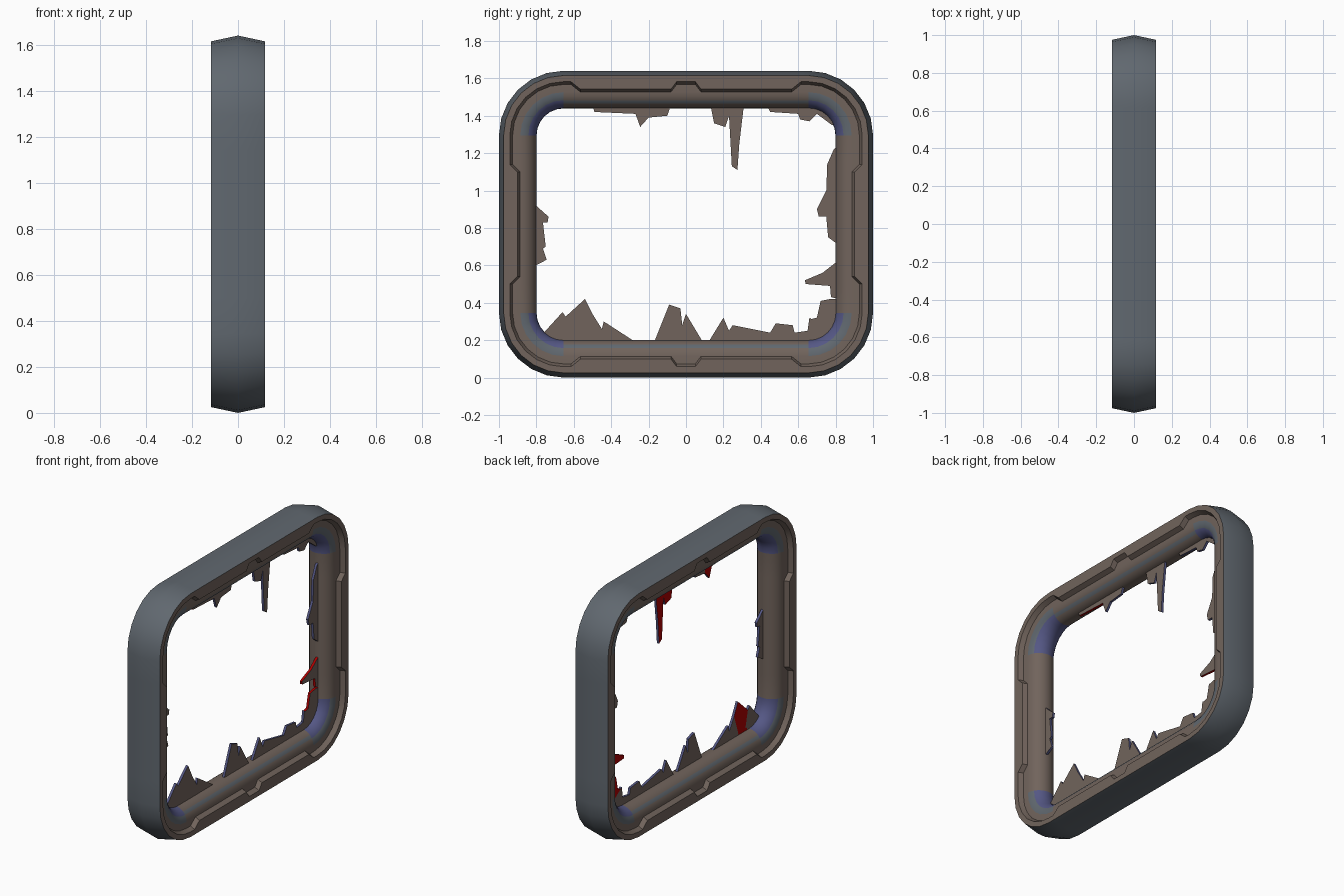
import bpy, bmesh, math
from mathutils import Vector

default = bpy.data.objects.get("Cube")
if default:
    bpy.data.objects.remove(default, do_unlink=True)


def material(name, colour):
    mat = bpy.data.materials.new(name)
    mat.use_nodes = True
    mat.diffuse_color = (*colour, 1)
    shader = next(n for n in mat.node_tree.nodes if n.type == "BSDF_PRINCIPLED")
    shader.inputs["Base Color"].default_value = (*colour, 1)
    return mat


MATERIALS = [
    material("slate grey", (0.118, 0.138, 0.16)),
    material("dull brown", (0.165, 0.127, 0.107)),
    material("indigo", (0.09, 0.096, 0.235)),
    material("deep red", (0.42, 0.0, 0.0)),
]
GREY, BROWN, INDIGO, RED = range(4)


def make_object(name, bm):
    bmesh.ops.recalc_face_normals(bm, faces=bm.faces)
    mesh = bpy.data.meshes.new(name)
    bm.to_mesh(mesh)
    bm.free()
    for mat in MATERIALS:
        mesh.materials.append(mat)
    obj = bpy.data.objects.new(name, mesh)
    bpy.context.collection.objects.link(obj)
    return obj


# Frame path: corner centres form a rectangle, everything else is offset from it
CENTRE_Z = 0.82
HALF_Y, HALF_Z = 0.655, 0.475
RADIUS = 0.345
CORNER_STEPS = 6
TUBE_STEPS = 6
TUBE = 0.087
FACE_X = 0.117
NARROW, WIDE = 0.058, 0.098

# Rim width along half of each straight side: (distance from the middle, width)
LONG_SIDE = [(0.05, NARROW), (0.08, WIDE), (0.565, WIDE), (0.615, NARROW)]
SHORT_SIDE = [(0.28, WIDE), (0.32, NARROW)]


def stations():
    """Yield (point, outward direction, rim width, kind of the span that follows)."""
    sides = [(HALF_Y, HALF_Z, LONG_SIDE, "long"), (HALF_Z, HALF_Y, SHORT_SIDE, "short")]
    for turn in range(4):
        half, away, breaks, kind = sides[turn % 2]
        angle = math.pi / 2 * (turn + 1)
        out = Vector((math.cos(angle), math.sin(angle)))
        along = Vector((-out.y, out.x))
        steps = [(-s, w) for s, w in reversed(breaks)] + breaks
        for s, width in steps:
            yield out * away + along * s, out, width, kind
        # Rounded corner that ends this side
        corner = out * away + along * half
        for i in range(CORNER_STEPS + 1):
            a = angle + math.pi / 2 * i / CORNER_STEPS
            span = "corner" if i < CORNER_STEPS else sides[(turn + 1) % 2][3]
            yield corner, Vector((math.cos(a), math.sin(a))), NARROW, span


def half_profile(rim):
    """Section from the outer ridge to the inner edge: (depth, x)."""
    points = [(0, 0), (0.025, FACE_X), (rim, FACE_X), (rim + 0.015, TUBE)]
    for i in range(TUBE_STEPS + 1):
        t = math.pi / 2 * i / TUBE_STEPS
        points.append((0.114 + TUBE * math.sin(t), TUBE * math.cos(t)))
    return points


def section_colour(segment, kind):
    """Colour of a strip, counted from the outer ridge inward."""
    tube_step = segment - 4
    if segment == 0:
        return GREY
    if kind == "corner" and tube_step >= 0:
        return GREY if tube_step < 2 else INDIGO
    if kind == "long" and tube_step == 2:
        return GREY
    return BROWN


def build_frame():
    bm = bmesh.new()
    rings, kinds = [], []
    for point, out, rim, kind in stations():
        half = half_profile(rim)
        section = half + [(d, -x) for d, x in reversed(half[1:-1])]
        ring = []
        for depth, x in section:
            p = point + out * (RADIUS - depth)
            ring.append(bm.verts.new((x, p.x, p.y + CENTRE_Z)))
        rings.append(ring)
        kinds.append(kind)
    count = len(rings[0])
    for i, ring in enumerate(rings):
        after = rings[(i + 1) % len(rings)]
        for j in range(count):
            k = (j + 1) % count
            face = bm.faces.new((ring[j], ring[k], after[k], after[j]))
            face.material_index = section_colour(min(j, count - 1 - j), kinds[i])
    frame = make_object("window_frame", bm)
    bpy.ops.object.select_all(action="DESELECT")
    frame.select_set(True)
    bpy.context.view_layer.objects.active = frame
    bpy.ops.object.shade_smooth_by_angle(angle=math.radians(30))


def build_shard(name, outline, back=BROWN, edge=INDIGO, x=0.01, thickness=0.016):
    """Flat jagged plate whose root is buried in the frame."""
    bm = bmesh.new()
    face = bm.faces.new([bm.verts.new((x - thickness / 2, y, z)) for y, z in outline])
    grown = bmesh.ops.extrude_face_region(bm, geom=[face], use_keep_orig=True)
    moved = [v for v in grown["geom"] if isinstance(v, bmesh.types.BMVert)]
    bmesh.ops.translate(bm, verts=moved, vec=(thickness, 0, 0))
    bmesh.ops.recalc_face_normals(bm, faces=bm.faces)
    for f in bm.faces:
        if abs(f.normal.x) < 0.5:
            f.material_index = edge
        else:
            f.material_index = BROWN if f.normal.x > 0 else back
    make_object(name, bm)


build_frame()

# Broken pieces along the top edge
build_shard("top_shard_strip", [
    (-.5, 1.46), (-.49, 1.42), (-.27, 1.41), (-.27, 1.46)], edge=RED)
build_shard("top_shard_tip", [
    (-.27, 1.46), (-.27, 1.41), (-.245, 1.34), (-.2, 1.39), (-.19, 1.46)], RED)
build_shard("top_shard_end", [
    (-.19, 1.46), (-.2, 1.39), (-.1, 1.4), (-.08, 1.46)])
build_shard("top_shard_long", [
    (.13, 1.46), (.15, 1.36), (.21, 1.34), (.23, 1.4), (.245, 1.13),
    (.275, 1.11), (.285, 1.25), (.31, 1.46)], RED)
build_shard("top_shard_rear", [
    (.43, 1.46), (.45, 1.42), (.6, 1.41), (.61, 1.38), (.66, 1.37),
    (.7, 1.41), (.78, 1.35), (.82, 1.36), (.76, 1.46)])

# Broken pieces along the rear and front uprights
build_shard("rear_shard_upper", [
    (.82, 1.25), (.79, 1.22), (.755, 1.14), (.75, 1), (.7, .9), (.71, .86),
    (.75, .86), (.76, .75), (.8, .72), (.82, .72)])
build_shard("rear_shard_spike", [
    (.82, .63), (.73, .56), (.635, .52), (.64, .5), (.77, .49), (.775, .43),
    (.82, .42)], RED, RED)
build_shard("rear_shard_lower", [
    (.82, .42), (.77, .42), (.72, .41), (.7, .32), (.66, .31), (.7, .25), (.82, .25)],
    RED, RED)
build_shard("front_shard", [
    (-.82, .94), (-.78, .9), (-.735, .86), (-.74, .83), (-.765, .83), (-.75, .7),
    (-.765, .69), (-.745, .63), (-.82, .59)])

# Broken pieces along the bottom edge
build_shard("bottom_shard_front", [
    (-.7, .19), (-.76, .24), (-.66, .35), (-.64, .32), (-.61, .19)])
build_shard("bottom_shard_peak", [
    (-.67, .19), (-.65, .32), (-.54, .42), (-.5, .34), (-.55, .19)], RED)
build_shard("bottom_shard_slope", [
    (-.55, .19), (-.5, .34), (-.45, .26), (-.44, .3), (-.27, .19)])
build_shard("bottom_shard_middle", [
    (-.17, .19), (-.09, .39), (-.03, .37), (-.02, .28), (0, .34), (.09, .19)])
build_shard("bottom_shard_rear", [
    (.12, .19), (.2, .32), (.23, .25), (.25, .28), (.45, .24), (.48, .29),
    (.57, .28), (.58, .24), (.65, .25), (.66, .32), (.72, .28), (.78, .24), (.7, .19)])
